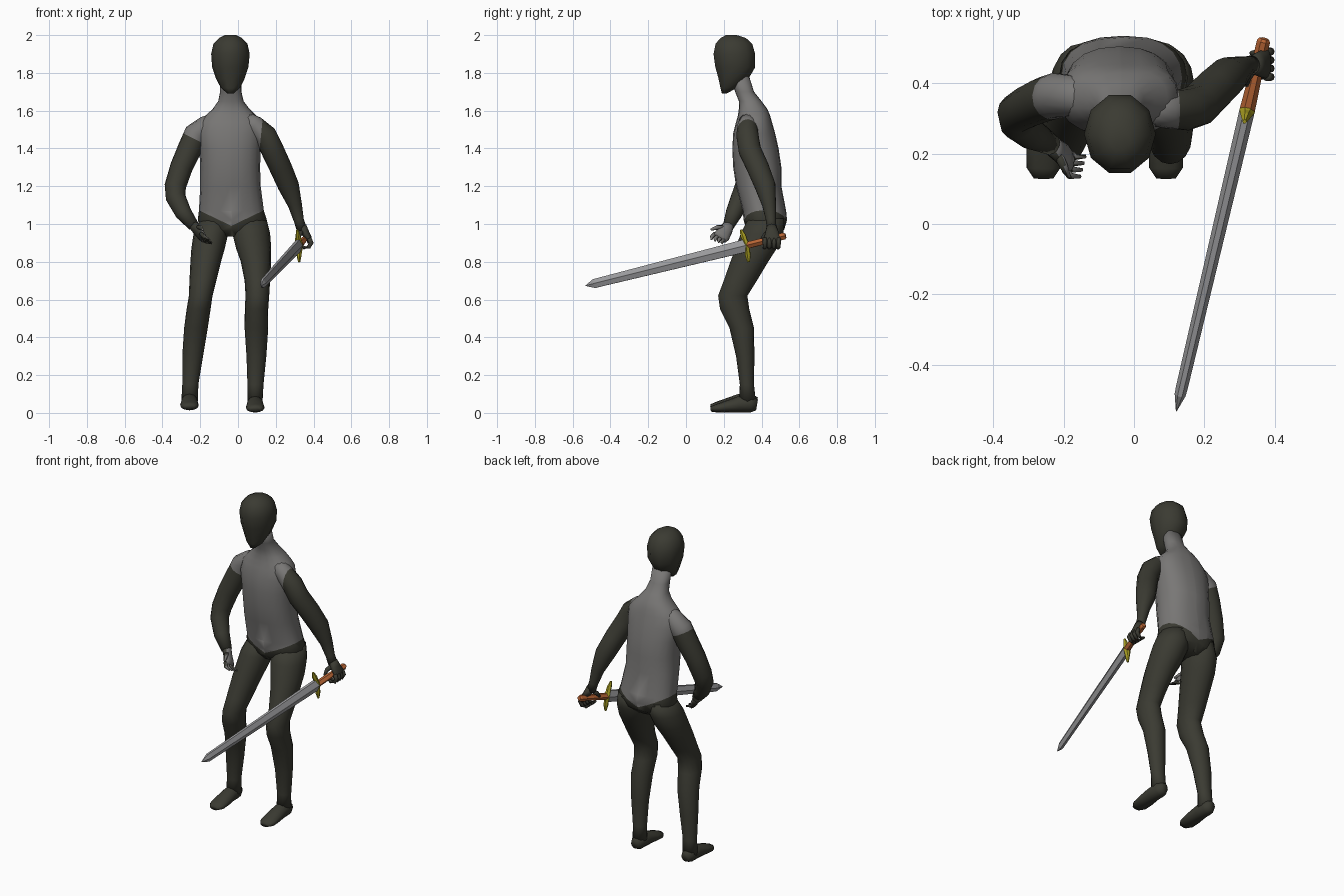
import bpy, bmesh, math
from mathutils import Vector as V


def material(name, rgb):
    m = bpy.data.materials.new(name)
    m.diffuse_color = (*rgb, 1)
    return m


DARK = material("dark_charcoal", (0.043, 0.043, 0.032))
GREY = material("grey_cloth", (0.19, 0.185, 0.18))
STEEL = material("steel", (0.33, 0.33, 0.34))
GOLD = material("gold", (0.38, 0.33, 0.015))
WOOD = material("brown_grip", (0.48, 0.13, 0.035))


def loft(name, rings, mats, rule=None, smooth=True, cuts=()):
    """Skin a list of closed point rings, cap both ends, colour by rule(face)."""
    bm = bmesh.new()
    rows = [[bm.verts.new(p) for p in r] for r in rings]
    n = len(rows[0])
    for a, b in zip(rows, rows[1:]):
        for i in range(n):
            bm.faces.new((a[i], a[(i + 1) % n], b[(i + 1) % n], b[i]))
    bm.faces.new(rows[0])
    bm.faces.new(rows[-1])
    bmesh.ops.recalc_face_normals(bm, faces=bm.faces)
    for co, no in cuts:
        bmesh.ops.bisect_plane(bm, geom=bm.verts[:] + bm.edges[:] + bm.faces[:],
                               plane_co=co, plane_no=no)
    bm.normal_update()
    for f in bm.faces:
        f.smooth = smooth
        if rule:
            f.material_index = rule(f)
    me = bpy.data.meshes.new(name)
    bm.to_mesh(me)
    bm.free()
    for m in mats:
        me.materials.append(m)
    ob = bpy.data.objects.new(name, me)
    bpy.context.collection.objects.link(ob)
    return ob


def level_ring(z, x0, x1, y0, y1, n=16, power=2.0):
    """Horizontal rounded ring that fills the given x and y ranges."""
    out = []
    for i in range(n):
        a = math.tau * i / n
        c, s = math.cos(a), math.sin(a)
        c = math.copysign(abs(c) ** (2 / power), c)
        s = math.copysign(abs(s) ** (2 / power), s)
        out.append(V(((x0 + x1) / 2 + c * (x1 - x0) / 2,
                      (y0 + y1) / 2 + s * (y1 - y0) / 2, z)))
    return out


def path_rings(pts, n=12):
    """Rings square to a path of (x, y, z, side radius[, other radius])."""
    rings = []
    for i, p in enumerate(pts):
        c = V(p[:3])
        t = (V(pts[min(i + 1, len(pts) - 1)][:3]) - V(pts[max(i - 1, 0)][:3])).normalized()
        u = V((1, 0, 0))
        u = (u - t * u.dot(t)).normalized()
        w = t.cross(u)
        ra, rb = p[3], p[-1]
        rings.append([c + u * ra * math.cos(math.tau * k / n) + w * rb * math.sin(math.tau * k / n)
                      for k in range(n)])
    return rings


# Head, with a coarse egg shape
loft("head", [level_ring(*r, n=10) for r in (
    (1.69, -.055, -.025, .19, .215), (1.72, -.09, .01, .18, .27),
    (1.77, -.117, .035, .168, .335), (1.83, -.137, .055, .15, .372),
    (1.90, -.142, .062, .14, .372), (1.955, -.13, .05, .152, .355),
    (1.985, -.10, .02, .18, .32), (2.0, -.07, -.01, .21, .27))], [DARK])

# Torso with neck; the shirt hem is a V cut through the pelvis
MID, HEM, SLOPE = -.035, .99, .48
loft("torso", [level_ring(*r, n=20, power=2.3) for r in (
    (.935, -.12, .05, .35, .48), (.97, -.19, .125, .32, .52),
    (1.02, -.213, .153, .305, .535), (1.07, -.207, .137, .30, .53),
    (1.20, -.20, .12, .265, .505), (1.30, -.20, .117, .25, .505),
    (1.40, -.205, .12, .245, .49), (1.48, -.215, .128, .25, .472),
    (1.54, -.20, .125, .265, .455), (1.575, -.17, .095, .275, .445),
    (1.61, -.133, .06, .28, .43), (1.65, -.105, .03, .28, .40),
    (1.70, -.095, .018, .26, .36), (1.78, -.095, .018, .24, .335))],
    [DARK, GREY],
    lambda f: int(f.calc_center_median().z > HEM + SLOPE * abs(f.calc_center_median().x - MID)),
    cuts=[((MID, 0, HEM), (s * SLOPE, 0, 1)) for s in (1, -1)] + [((MID, 0, 0), (1, 0, 0))])

# Legs: z, y range, x range on each side
LEGS = ((1.03, .33, .52, -.20, -.05, -.02, .15), (.95, .29, .515, -.235, -.052, -.03, .17),
        (.87, .262, .48, -.247, -.07, -.01, .176), (.80, .235, .435, -.252, -.09, .015, .175),
        (.70, .20, .375, -.257, -.115, .035, .17), (.62, .17, .325, -.26, -.135, .04, .165),
        (.55, .18, .335, -.272, -.145, .036, .16), (.45, .23, .36, -.285, -.16, .035, .16),
        (.30, .265, .362, -.295, -.185, .045, .15), (.15, .285, .36, -.295, -.21, .05, .135),
        (.06, .28, .37, -.30, -.212, .05, .13))
for side, k, fx, fz in (("right", 3, -.257, .012), ("left", 5, .091, 0)):
    loft(side + "_leg", [level_ring(r[0], r[k], r[k + 1], r[1], r[2]) for r in LEGS], [DARK])
    loft(side + "_foot", path_rings([
        (fx, .376, .042 + fz, .025, .028), (fx, .345, .047 + fz, .042, .044),
        (fx, .28, .045 + fz, .044, .043), (fx, .21, .032 + fz, .049, .031),
        (fx, .16, .024 + fz, .048, .022), (fx, .13, .02 + fz, .028, .013)]), [DARK])


def arm(name, pts, edge):
    """Arm tube whose first rings, up to the edge plane, are sleeve."""
    co, no = V(edge[0]), V(edge[1])
    loft(name, path_rings(pts, 14), [DARK, GREY],
         lambda f: int((f.calc_center_median() - co).dot(no) < 0), cuts=[edge])


# Arms with short sleeves
arm("right_arm", [
    (-.10, .36, 1.54, .055), (-.17, .365, 1.515, .058), (-.222, .365, 1.475, .065),
    (-.255, .355, 1.40, .064), (-.30, .335, 1.30, .06), (-.332, .315, 1.2, .057),
    (-.33, .29, 1.14, .053), (-.29, .255, 1.06, .045), (-.235, .225, .99, .03)],
    ((-.24, .36, 1.455), (-.45, 0, -.9)))
arm("left_arm", [
    (.03, .335, 1.55, .05), (.09, .325, 1.52, .053), (.145, .325, 1.47, .06),
    (.183, .338, 1.39, .061), (.225, .38, 1.3, .06), (.268, .42, 1.2, .056),
    (.302, .44, 1.1, .037), (.322, .45, 1.02, .027), (.338, .453, .97, .027)],
    ((.125, .32, 1.5), (1, 0, -.1)))

# Open hand, pale on the inner side
palm_side = lambda f: int(f.normal.x > .35)
loft("right_palm", path_rings([
    (-.24, .23, 1.0, .027), (-.22, .212, .97, .022, .036), (-.195, .192, .94, .02, .042),
    (-.18, .18, .925, .014, .038)]), [DARK, GREY], palm_side)
for i in range(4):
    b = V((-.187 - .003 * i, .205 - .017 * i, .92 + .01 * i))
    e = V((-.137 - .005 * i, .192 - .019 * i, .897 + .007 * i))
    m = (b + e) / 2 + V((-.006, -.008, -.002))
    loft("right_finger_%d" % (i + 1), path_rings(
        [(*b, .011), (*m, .010), (*e, .005)], 8), [DARK, GREY], palm_side)
loft("right_thumb", path_rings([
    (-.22, .205, .98, .014), (-.20, .165, .982, .012), (-.185, .133, .97, .006)], 8),
    [DARK, GREY], palm_side)

# Closed hand around the grip
loft("left_palm", path_rings([
    (.337, .453, .985, .027), (.355, .455, .955, .022, .036),
    (.375, .457, .925, .016, .044), (.38, .458, .90, .012, .04)]), [DARK])
for i in range(4):
    y = .418 + .024 * i
    loft("left_finger_%d" % (i + 1), path_rings([
        (.377, y, .925, .012), (.388, y, .90, .012), (.375, y, .878, .011),
        (.35, y - .003, .874, .010), (.332, y - .004, .888, .006)], 8), [DARK])
loft("left_thumb", path_rings([
    (.34, .44, .96, .014), (.322, .418, .94, .013), (.32, .395, .912, .007)], 8), [DARK])

# Sword frame: d runs to the tip, u is up, s is sideways
START, TIP = V((.37, .527, .938)), V((.12, -.533, .673))
d = (TIP - START).normalized()
u = (V((0, 0, 1)) - d * d.z).normalized()
s = d.cross(u)
LENGTH = (TIP - START).length
HEX = ((1, 0), (.4, 1), (-.4, 1), (-1, 0), (-.4, -1), (.4, -1))


def along(t, rs, ru):
    return [START + d * t + s * rs * a + u * ru * b for a, b in HEX]


G = .216
loft("blade", [along(G, .022, .034), along(LENGTH - .07, .017, .024),
               along(LENGTH - .05, .016, .024), along(LENGTH, .001, .001)], [STEEL], smooth=False)
loft("grip", [along(0, .014, .012), along(.008, .019, .018), along(.045, .019, .018),
              along(.055, .015, .014), along(.12, .019, .017), along(G, .022, .018)],
     [WOOD], smooth=False)
# Crossguard, tapering to both ends
loft("crossguard", [[START + d * (G + .012 * abs(h) / .088 + rd * b) + u * h + s * rs * a
                     for a, b in HEX] for h, rs, rd in (
    (-.088, .006, .006), (-.055, .013, .014), (-.028, .018, .012), (0, .023, .019),
    (.028, .018, .012), (.055, .013, .014), (.088, .006, .006))], [GOLD], smooth=False)
